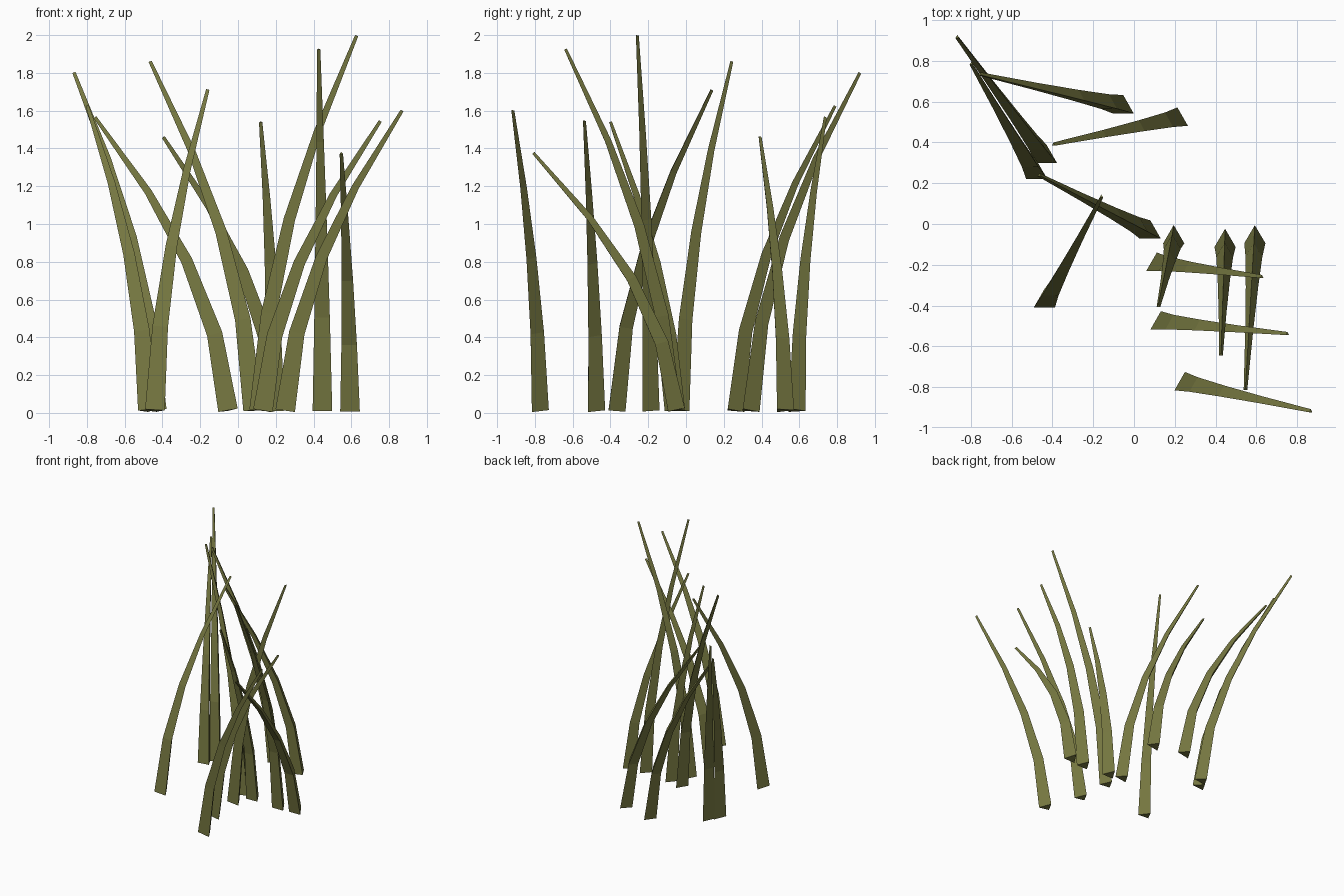
import bpy
import bmesh
from math import cos, sin, pi
from mathutils import Vector

cube = bpy.data.objects.get("Cube")
if cube:
    bpy.data.objects.remove(cube, do_unlink=True)

# Single olive colour
olive = bpy.data.materials.new("olive_green")
olive.use_nodes = True
colour = (0.18, 0.185, 0.052, 1)
olive.diffuse_color = colour
bsdf = olive.node_tree.nodes["Principled BSDF"]
bsdf.inputs["Base Color"].default_value = colour
bsdf.inputs["Roughness"].default_value = 0.9

# Shared bend: share of the sideways lean and of the height at each ring
LEAN = (0, 0.1, 0.31, 0.6, 1)
RISE = (0, 0.26, 0.51, 0.745, 1)
RADIUS = 0.06
TIP_SCALE = 0.17
BASE_Z = 0.013


def grass_blade(name, base, tip):
    """Tapering three-sided blade that bends from its base towards its tip."""
    start = Vector((*base, BASE_Z))
    span = Vector(tip) - start
    path = [start + Vector((span.x * l, span.y * l, span.z * r))
            for l, r in zip(LEAN, RISE)]
    last = len(path) - 1
    bm = bmesh.new()
    rings = []
    for i, p in enumerate(path):
        # Each ring stands square to the path
        before = (p - path[max(i - 1, 0)]).normalized()
        after = (path[min(i + 1, last)] - p).normalized()
        turn = Vector((0, 0, 1)).rotation_difference(before + after)
        r = RADIUS * (1 + (TIP_SCALE - 1) * i / last)
        corners = [pi / 2 + k * 2 * pi / 3 for k in range(3)]
        rings.append([bm.verts.new(p + turn @ Vector((r * cos(a), r * sin(a), 0)))
                      for a in corners])
    for low, high in zip(rings, rings[1:]):
        for k in range(3):
            n = (k + 1) % 3
            bm.faces.new((low[k], low[n], high[n], high[k]))
    bm.faces.new(rings[0][::-1])
    bm.faces.new(rings[-1])
    mesh = bpy.data.meshes.new(name)
    bm.to_mesh(mesh)
    bm.free()
    mesh.materials.append(olive)
    obj = bpy.data.objects.new(name, mesh)
    bpy.context.collection.objects.link(obj)


# Base position on the ground and tip position of every blade
BLADES = {
    "back_right_outer": ((-0.43, 0.33), (-0.868, 0.918, 1.80)),
    "back_right_inner": ((-0.477, 0.25), (-0.798, 0.787, 1.625)),
    "back_middle": ((-0.053, 0.573), (-0.757, 0.735, 1.565)),
    "centre_tall": ((0.08, -0.042), (-0.465, 0.24, 1.86)),
    "back_left": ((0.213, 0.512), (-0.395, 0.39, 1.46)),
    "front_right": ((-0.44, -0.38), (-0.16, 0.135, 1.71)),
    "centre_forward": ((0.195, -0.065), (0.12, -0.402, 1.54)),
    "left_forward_tall": ((0.447, -0.083), (0.427, -0.64, 1.925)),
    "left_forward_short": ((0.593, -0.065), (0.547, -0.81, 1.375)),
    "left_leaning_tall": ((0.112, -0.2), (0.628, -0.26, 1.997)),
    "left_leaning_middle": ((0.132, -0.488), (0.753, -0.54, 1.545)),
    "left_leaning_front": ((0.25, -0.786), (0.868, -0.919, 1.60)),
}
for place, (base, tip) in BLADES.items():
    grass_blade("grass_blade_" + place, base, tip)
